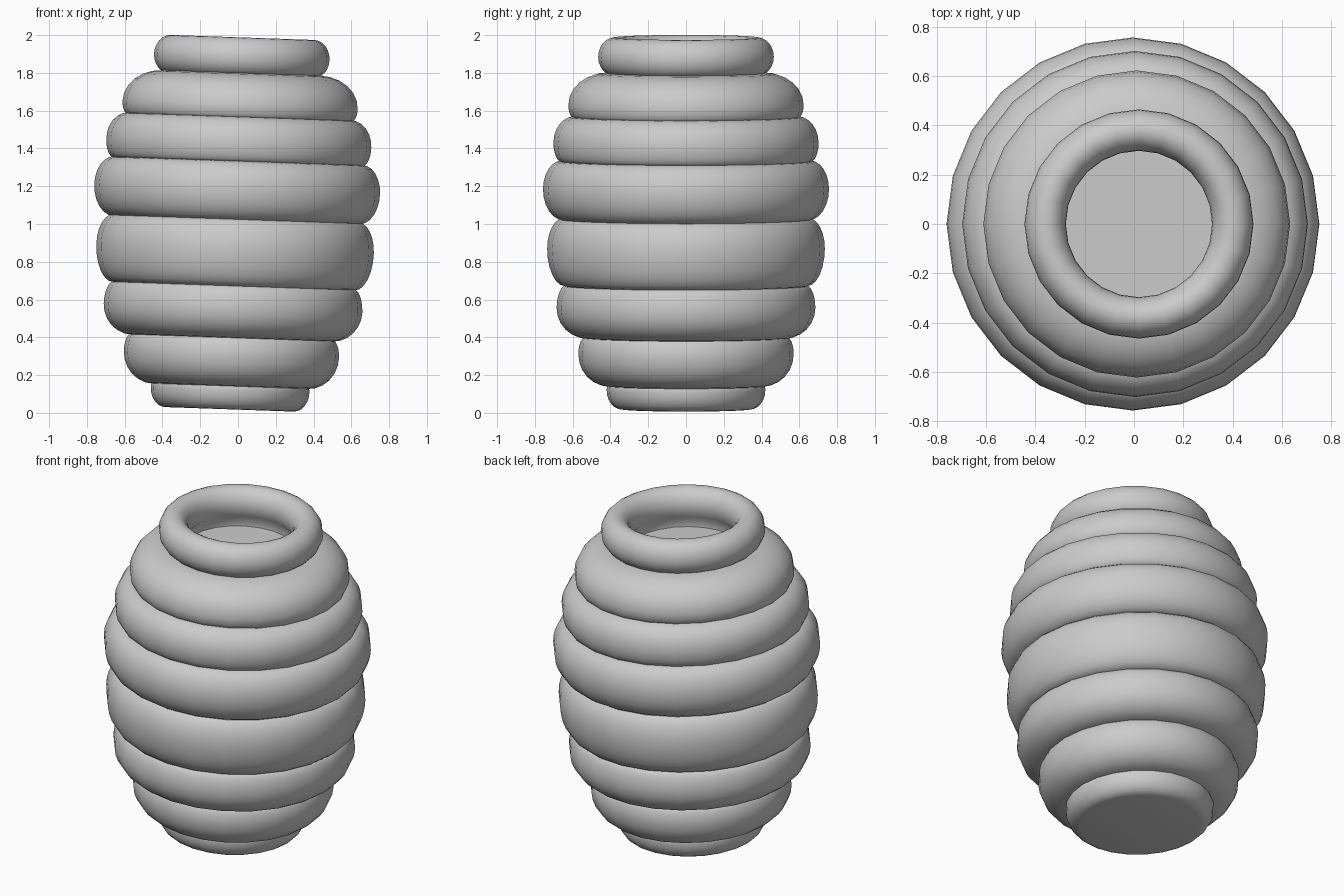
import bpy
import bmesh
import math
from mathutils import Matrix, Vector

cube = bpy.data.objects.get("Cube")
if cube:
    bpy.data.objects.remove(cube, do_unlink=True)

SIDES = 24
TILT = 0.035
PIVOT = Vector((0, 0, 1.31))

clay = bpy.data.materials.new("light_grey")
clay.use_nodes = True
grey = (0.6, 0.6, 0.6, 1)
clay.diffuse_color = grey
clay.node_tree.nodes["Principled BSDF"].inputs["Base Color"].default_value = grey


def quarter(start, peak, steps=6):
    """Quarter ellipse that leaves start level and reaches peak upright."""
    (r0, z0), (r1, z1) = start, peak
    angles = [i / steps * math.pi / 2 for i in range(steps + 1)]
    return [(r0 + (r1 - r0) * math.sin(a), z1 + (z0 - z1) * math.cos(a)) for a in angles]


def bulge(bottom, peak, top):
    return quarter(bottom, peak) + quarter(top, peak)[-2::-1]


def lathe(name, profile):
    """Spin a profile about the leaning axis; open ends are closed by discs."""
    bm = bmesh.new()
    rings = []
    for r, z in profile:
        rings.append([bm.verts.new((r * math.cos(a), r * math.sin(a), z))
                      for a in (math.tau * i / SIDES for i in range(SIDES))])
    for low, high in zip(rings, rings[1:]):
        for i in range(SIDES):
            j = (i + 1) % SIDES
            bm.faces.new((low[i], low[j], high[j], high[i]))
    bm.faces.new(rings[0][::-1])
    bm.faces.new(rings[-1])
    lean = Matrix.Translation(PIVOT) @ Matrix.Rotation(TILT, 4, 'Y') @ Matrix.Translation(-PIVOT)
    bmesh.ops.transform(bm, matrix=lean, verts=bm.verts)
    mesh = bpy.data.meshes.new(name)
    bm.to_mesh(mesh)
    bm.free()
    obj = bpy.data.objects.new(name, mesh)
    bpy.context.collection.objects.link(obj)
    mesh.materials.append(clay)
    bpy.ops.object.select_all(action='DESELECT')
    obj.select_set(True)
    bpy.context.view_layer.objects.active = obj
    bpy.ops.object.shade_smooth_by_angle(angle=math.radians(40))


# Stacked coils: (radius, height) at the lower seam, widest point and upper seam
coils = [
    ((0.34, 0.018), (0.42, 0.12), (0.41, 0.15)),
    ((0.41, 0.14), (0.57, 0.31), (0.53, 0.405)),
    ((0.53, 0.395), (0.685, 0.555), (0.635, 0.675)),
    ((0.64, 0.67), (0.735, 0.87), (0.65, 1.03)),
    ((0.65, 1.02), (0.757, 1.185), (0.66, 1.335)),
    ((0.66, 1.33), (0.702, 1.43), (0.59, 1.57)),
    ((0.59, 1.56), (0.623, 1.63), (0.42, 1.80)),
]
body = [point for coil in coils for point in bulge(*coil)]
lathe("coiled_body", body[:-1] + [(0.42, 1.80), (0.34, 1.80), (0.34, 1.75)])

# Rolled lip around the open mouth
outer = bulge((0.38, 1.785), (0.465, 1.885), (0.38, 1.988))
inner = quarter((0.38, 1.988), (0.297, 1.885))[1:]
lathe("mouth_lip", [(0.34, 1.74), (0.34, 1.785)] + outer + inner
      + [(0.305, 1.83), (0.33, 1.80), (0.33, 1.755)])
